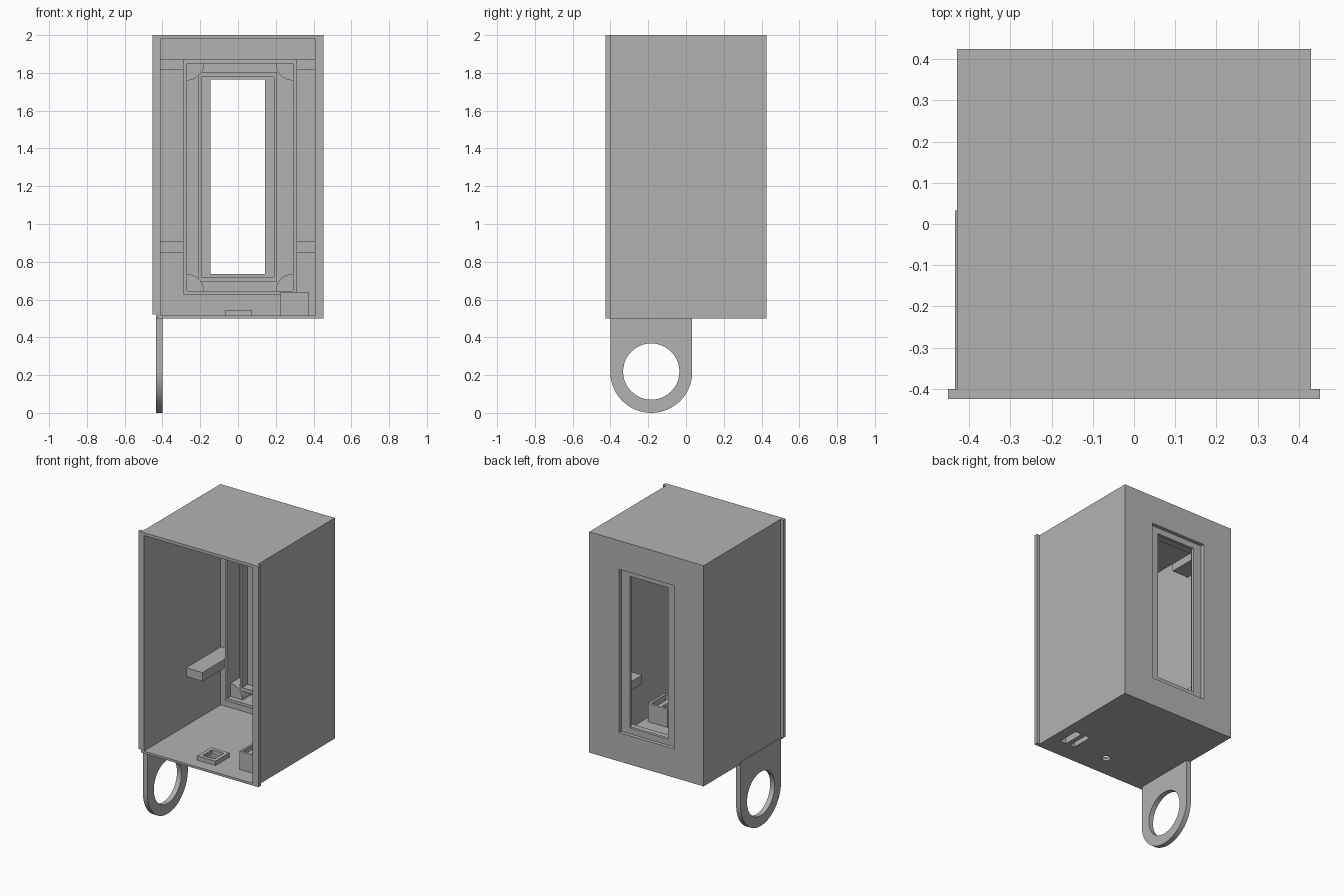
import bpy, bmesh, math

old = bpy.data.objects.get("Cube")
if old:
    bpy.data.objects.remove(old, do_unlink=True)

grey = bpy.data.materials.new("plain grey")
grey.use_nodes = True
GREY = (0.45, 0.45, 0.45, 1)
grey.diffuse_color = GREY
grey.node_tree.nodes["Principled BSDF"].inputs["Base Color"].default_value = GREY


def rect(u0, u1, v0, v1):
    return [(u0, v0), (u1, v0), (u1, v1), (u0, v1)]


def arc(u, v, r, start, end, n):
    angles = [math.radians(start + (end - start) * i / n) for i in range(n + 1)]
    return [(u + r * math.cos(a), v + r * math.sin(a)) for a in angles]


def circle(u, v, r, n=48):
    return arc(u, v, r, 0, 360, n)[:-1]


def plate(name, axis, lo, hi, *loops, smooth=False):
    """Extrude an outline with optional holes along an axis from lo to hi."""
    curve = bpy.data.curves.new(name, "CURVE")
    curve.dimensions = "2D"
    curve.fill_mode = "BOTH"
    curve.extrude = (hi - lo) / 2
    for loop in loops:
        spline = curve.splines.new("POLY")
        spline.points.add(len(loop) - 1)
        for point, (u, v) in zip(spline.points, loop):
            point.co = (u, v, 0, 1)
        spline.use_cyclic_u = True
    temp = bpy.data.objects.new(name + " outline", curve)
    bpy.context.collection.objects.link(temp)
    graph = bpy.context.evaluated_depsgraph_get()
    mesh = bpy.data.meshes.new_from_object(temp.evaluated_get(graph))
    bpy.data.objects.remove(temp, do_unlink=True)
    bpy.data.curves.remove(curve)

    bm = bmesh.new()
    bm.from_mesh(mesh)
    mid = (lo + hi) / 2
    for vert in bm.verts:
        u, v, w = vert.co
        w += mid
        vert.co = {"x": (w, u, v), "y": (u, w, v), "z": (u, v, w)}[axis]
    bmesh.ops.remove_doubles(bm, verts=bm.verts, dist=1e-5)
    bmesh.ops.recalc_face_normals(bm, faces=bm.faces)
    for face in bm.faces:
        face.smooth = False
    bm.to_mesh(mesh)
    bm.free()
    mesh.name = name
    mesh.materials.clear()
    mesh.materials.append(grey)
    obj = bpy.data.objects.new(name, mesh)
    bpy.context.collection.objects.link(obj)
    if smooth:
        bpy.ops.object.select_all(action="DESELECT")
        obj.select_set(True)
        bpy.context.view_layer.objects.active = obj
        bpy.ops.object.shade_smooth_by_angle(angle=math.radians(30))
    return obj


FRONT, LIP, INNER_BACK, BACK = -0.425, -0.4, 0.4, 0.425
FLOOR, CEILING = 0.515, 1.98
interior = rect(-0.41, 0.408, FLOOR, CEILING)
recess = rect(-0.21, 0.206, 0.695, 1.805)
window = rect(-0.146, 0.142, 0.735, 1.765)
slots = [rect(0.24, 0.276, -0.29, -0.14), rect(0.308, 0.356, -0.29, -0.14)]

# Case: side walls with ceiling, floor, back wall and front rim
plate("side_walls_and_ceiling", "y", LIP, INNER_BACK,
      [(-0.43, 0.5), (-0.41, 0.5), (-0.41, CEILING), (0.408, CEILING),
       (0.408, 0.5), (0.43, 0.5), (0.43, 2), (-0.43, 2)])
plate("floor", "z", 0.5, FLOOR, rect(-0.41, 0.408, LIP, INNER_BACK),
      circle(0, -0.27, 0.028, 24), *slots)
plate("back_wall", "y", INNER_BACK, BACK, rect(-0.43, 0.43, 0.5, 2), recess)
plate("front_rim", "y", FRONT, LIP,
      [(-0.43, 0.5), (0.452, 0.5), (0.452, 2), (-0.452, 2),
       (-0.452, 0.52), (-0.43, 0.52)], interior)

# Window ledge and the raised rim around it inside
plate("window_ledge", "y", 0.38, INNER_BACK, recess, window)
plate("window_rim", "y", 0.32, 0.38, recess, rect(-0.193, 0.19, 0.72, 1.778))

# Mounting frame with rounded corner posts
plate("mounting_frame", "y", 0.27, INNER_BACK,
      rect(-0.288, 0.31, 0.625, 1.87), rect(-0.27, 0.29, 0.645, 1.85))
for i, (x, z) in enumerate(rect(-0.27, 0.29, 0.645, 1.85)):
    plate("corner_post", "y", 0.305, INNER_BACK,
          [(x, z)] + arc(x, z, 0.09, 90 * i, 90 * i + 90, 12), smooth=True)

# Support bars along both inner side walls
for side, x0, x1 in (("right", -0.41, -0.288), ("left", 0.31, 0.408)):
    for level, z0, z1 in (("lower", 0.848, 0.908), ("upper", 1.818, 1.87)):
        plate(f"{level}_{side}_bar", "y", 0.03, INNER_BACK, rect(x0, x1, z0, z1))

# Slotted sockets and the small square holder on the floor
plate("narrow_socket", "z", FLOOR, 0.64, rect(0.226, 0.29, -0.305, -0.125), slots[0])
plate("wide_socket", "z", FLOOR, 0.64, rect(0.29, 0.374, -0.305, -0.125), slots[1])
plate("square_holder", "z", FLOOR, 0.545,
      rect(-0.065, 0.072, -0.345, -0.195), rect(-0.04, 0.047, -0.32, -0.22))

# Hanging ring tab below the right wall
plate("ring_tab", "x", -0.434, -0.4,
      [(0.033, 0.515), (-0.401, 0.515)] + arc(-0.184, 0.22, 0.217, 180, 360, 32),
      circle(-0.184, 0.222, 0.149), smooth=True)

# Rest the ring exactly on the ground
tab = bpy.data.objects["ring_tab"]
lowest = min(v.co.z for v in tab.data.vertices)
for v in tab.data.vertices:
    if v.co.z < 0.5:
        v.co.z -= lowest
